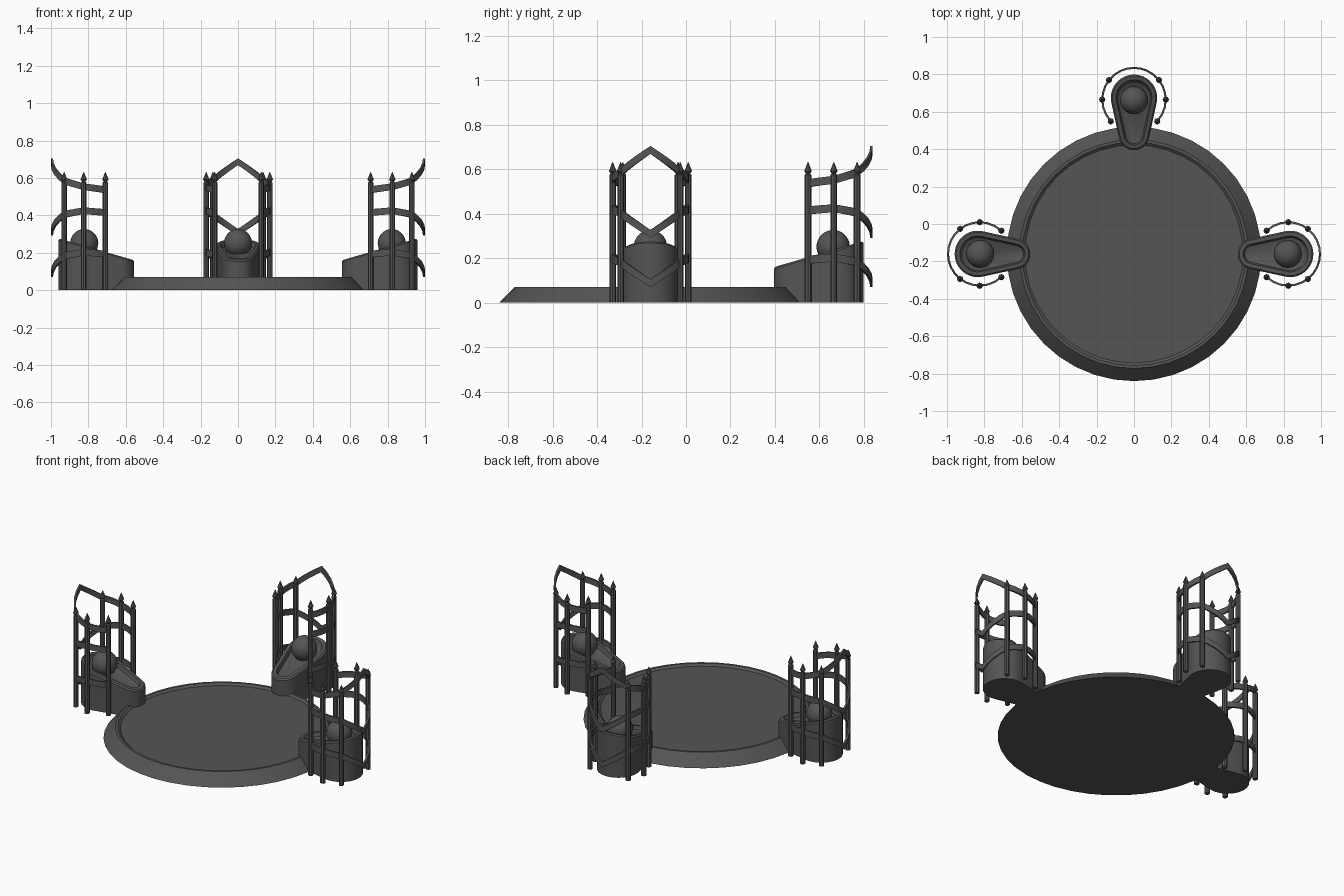
import bpy, bmesh
from math import sin, cos, pi, radians, acos

if "Cube" in bpy.data.objects:
    bpy.data.objects.remove(bpy.data.objects["Cube"])

CENTRE_Y = -0.16          # centre of the round platform
RING_R, RING_C = 0.17, 0.825   # fence radius and distance from platform centre

dark = bpy.data.materials.new("dark_stone")
dark.diffuse_color = (0.09, 0.09, 0.09, 1)
dark.use_nodes = True
dark.node_tree.nodes["Principled BSDF"].inputs["Base Color"].default_value = dark.diffuse_color


def finish(name, bm, turn=0.0, smooth=35):
    bmesh.ops.recalc_face_normals(bm, faces=bm.faces)
    me = bpy.data.meshes.new(name)
    bm.to_mesh(me)
    bm.free()
    me.materials.append(dark)
    if smooth:
        me.shade_smooth()
        me.set_sharp_from_angle(angle=radians(smooth))
    ob = bpy.data.objects.new(name, me)
    ob.location = (0, CENTRE_Y, 0)
    ob.rotation_euler = (0, 0, turn)
    bpy.context.collection.objects.link(ob)
    return ob


def loft(bm, rings):
    """Skin a stack of closed rings and cap both ends."""
    vs = [[bm.verts.new(p) for p in ring] for ring in rings]
    n = len(vs[0])
    for a, b in zip(vs, vs[1:]):
        for i in range(n):
            j = (i + 1) % n
            bm.faces.new((a[i], a[j], b[j], b[i]))
    bm.faces.new(vs[0][::-1])
    bm.faces.new(vs[-1])


def circle(x, y, r, z, n):
    return [(x + r * cos(2 * pi * i / n), y + r * sin(2 * pi * i / n), z) for i in range(n)]


def teardrop(inset, height):
    """Outline of a big and a small circle joined by tangents."""
    big, small = (0.835, 0.124), (0.637, 0.082)
    t = pi - acos((big[1] - small[1]) / (big[0] - small[0]))
    pts = []
    for (c, r), a0, a1, n in ((big, -t, t, 24), (small, t, 2 * pi - t, 14)):
        for i in range(n + 1):
            a = a0 + (a1 - a0) * i / n
            x, y = c + (r - inset) * cos(a), (r - inset) * sin(a)
            pts.append((x, y, height(x)))
    return pts


def lerp(table, a):
    for (a0, z0), (a1, z1) in zip(table, table[1:]):
        if a <= a1:
            return z0 + (z1 - z0) * (a - a0) / (a1 - a0)
    return table[-1][1]


# platform with sloped side and shallow recessed floor
bm = bmesh.new()
loft(bm, [circle(0, 0, r, z, 40) for r, z in
          ((0.68, 0), (0.612, 0.07), (0.597, 0.07), (0.583, 0.058))])
finish("platform", bm)

# fence rails: (angle from outer point, height of rail centre)
RAILS = {
    "upper_rail": ((0, 0.687), (25, 0.637), (52, 0.585), (90, 0.553), (133, 0.537)),
    "middle_rail": ((0, 0.31), (25, 0.358), (52, 0.405), (90, 0.425), (133, 0.415)),
    "lower_rail": ((0, 0.088), (25, 0.136), (52, 0.183), (90, 0.203), (133, 0.193)),
}
ANGLES = [0, 12.5, 25, 38.5, 52, 65, 78, 90, 104, 118, 133]
POST_ANGLES = (52, 90, 133)


def top(x):
    return 0.16 + (x - 0.555) * 0.29


def shrine(side, turn):
    # teardrop pedestal with sloping rimmed top
    bm = bmesh.new()
    loft(bm, [teardrop(0, lambda x: 0),
              teardrop(0, lambda x: top(x) - 0.008),
              teardrop(0.008, top),
              teardrop(0.028, top),
              teardrop(0.036, lambda x: top(x) - 0.025),
              teardrop(0.048, lambda x: top(x) - 0.032)])
    finish(side + "_pedestal", bm, turn)

    # orb resting in the dish
    bm = bmesh.new()
    bmesh.ops.create_uvsphere(bm, u_segments=28, v_segments=16, radius=0.075)
    bmesh.ops.translate(bm, verts=bm.verts, vec=(0.822, 0, 0.252))
    finish(side + "_orb", bm, turn, 60)

    # spear-topped posts
    bm = bmesh.new()
    for a in POST_ANGLES:
        for s in (1, -1):
            x = RING_C + RING_R * cos(radians(a))
            y = s * RING_R * sin(radians(a))
            loft(bm, [circle(x, y, r, z, 8) for r, z in
                      ((0.015, 0), (0.015, 0.575), (0.009, 0.58),
                       (0.017, 0.592), (0.001, 0.633))])
    finish(side + "_posts", bm, turn, 0)

    # bent strap rails
    for name, table in RAILS.items():
        bm = bmesh.new()
        sections = []
        for a in [-v for v in ANGLES[:0:-1]] + ANGLES:
            z, c, s = lerp(table, abs(a)), cos(radians(a)), sin(radians(a))
            sections.append([(RING_C + r * c, r * s, z + dz) for r, dz in
                             ((0.164, -0.018), (0.175, -0.018), (0.175, 0.018), (0.164, 0.018))])
        loft(bm, sections)
        finish(side + "_" + name, bm, turn, 30)


for side, turn in (("right", 0), ("back", pi / 2), ("left", pi)):
    shrine(side, turn)
